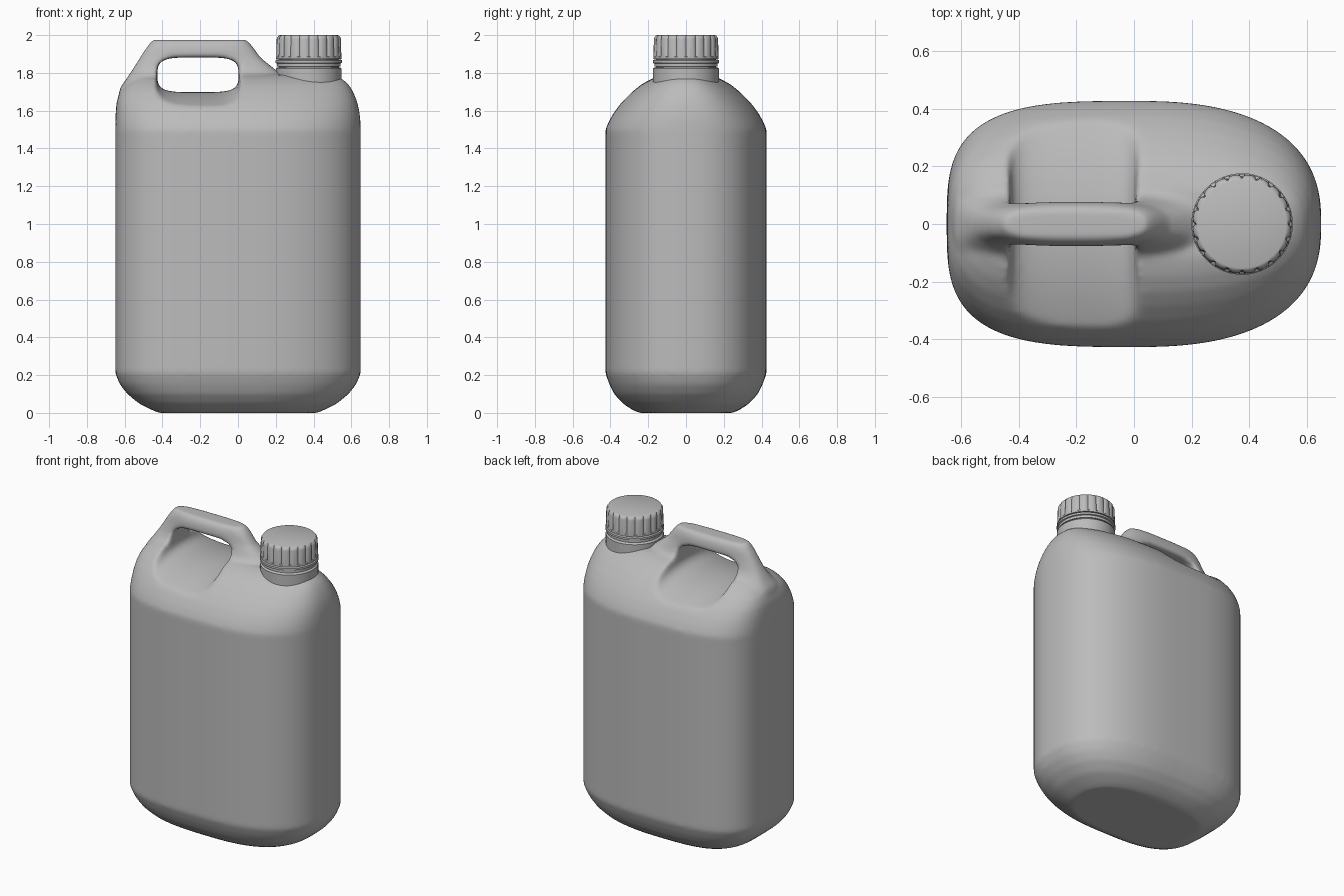
import bpy, bmesh, math

if "Cube" in bpy.data.objects:
    bpy.data.objects.remove(bpy.data.objects["Cube"])

plastic = bpy.data.materials.new("grey plastic")
plastic.diffuse_color = (0.5, 0.5, 0.5, 1)
plastic.use_nodes = True
plastic.node_tree.nodes["Principled BSDF"].inputs["Base Color"].default_value = plastic.diffuse_color


def loft(name, rings):
    """Closed skin through rings of equal point count."""
    bm = bmesh.new()
    loops = [[bm.verts.new(p) for p in r] for r in rings]
    n = len(loops[0])
    for a, b in zip(loops, loops[1:]):
        for i in range(n):
            j = (i + 1) % n
            bm.faces.new((a[i], a[j], b[j], b[i]))
    bm.faces.new(loops[0][::-1])
    bm.faces.new(loops[-1])
    bmesh.ops.recalc_face_normals(bm, faces=bm.faces)
    me = bpy.data.meshes.new(name)
    bm.to_mesh(me)
    bm.free()
    ob = bpy.data.objects.new(name, me)
    bpy.context.collection.objects.link(ob)
    me.materials.append(plastic)
    return ob


def section(z, xl, xr, hy, nl=3.3, nr=2.5, count=96):
    """Superellipse outline, squarer on the left than on the right."""
    pts = []
    for i in range(count):
        t = 2 * math.pi * (i + 0.5) / count
        c, s = math.cos(t), math.sin(t)
        n = nr if c > 0 else nl
        x = math.copysign(abs(c) ** (2 / n), c)
        y = math.copysign(abs(s) ** (2 / n), s)
        # centre of the outline sits midway between both ends
        pts.append(((xl + xr) / 2 + x * (xr - xl) / 2, y * hy, z))
    return pts


def select(ob):
    bpy.ops.object.select_all(action='DESELECT')
    ob.select_set(True)
    bpy.context.view_layer.objects.active = ob


def apply(ob, kind, **settings):
    select(ob)
    m = ob.modifiers.new(kind.lower(), kind)
    for k, v in settings.items():
        setattr(m, k, v)
    bpy.ops.object.modifier_apply(modifier=m.name)


# Bottle body: z, left x, right x, half depth
body = loft("bottle_body", [section(*r) for r in (
    (0.0, -.42, .42, .25), (.02, -.465, .465, .29), (.05, -.525, .525, .335),
    (.10, -.585, .585, .38), (.15, -.625, .625, .405), (.21, -.65, .65, .427),
    (1.50, -.65, .65, .427), (1.55, -.649, .648, .405), (1.60, -.647, .642, .375),
    (1.65, -.642, .63, .335), (1.70, -.625, .61, .285), (1.74, -.59, .585, .235),
    (1.77, -.55, .55, .18), (1.79, -.47, .50, .12))])

# Handle ridge that flares into the shoulder
handle = loft("handle_ridge", [section(*r, 3, 3) for r in (
    (1.50, -.60, .42, .30), (1.65, -.638, .36, .23), (1.72, -.625, .31, .18),
    (1.77, -.59, .26, .13), (1.82, -.557, .195, .095), (1.88, -.52, .12, .08),
    (1.93, -.488, .085, .075), (1.96, -.465, .06, .065), (1.975, -.455, .045, .05))])

# Grip hole cutter: rounded opening whose floor follows the shoulder
cut_rings = []
for k in range(-12, 13):
    y = k * 0.05
    ring = []
    for i in range(48):
        t = 2 * math.pi * (i + 0.5) / 48
        c, s = math.cos(t), math.sin(t)
        x = -.212 + (.215 + .25 * y * y) * math.copysign(abs(c) ** .5, c)
        z = math.copysign(abs(s) ** .5, s)
        z = 1.79 + z * .092 if z > 0 else 1.79 + z * (.092 + .6 * y * y)
        ring.append((x, y, z))
    cut_rings.append(ring)
cutter = loft("grip_cutter", cut_rings)

apply(body, 'BOOLEAN', operation='UNION', object=handle, solver='EXACT')
apply(body, 'BOOLEAN', operation='DIFFERENCE', object=cutter, solver='EXACT')
for helper in (handle, cutter):
    bpy.data.objects.remove(helper)

# Blend everything into one moulded skin
apply(body, 'REMESH', mode='VOXEL', voxel_size=0.014)
apply(body, 'SMOOTH', factor=0.5, iterations=8)
base = min(v.co.z for v in body.data.vertices)
for v in body.data.vertices:
    v.co.z = max(0, v.co.z - base) if v.co.z < 0.02 else v.co.z
select(body)
bpy.ops.object.shade_smooth()


def lathe(name, profile, flutes=0, depth=0, count=120):
    """Turned part on the spout axis; profile rows are radius, z, fluted."""
    rings = []
    for r, z, fluted in profile:
        ring = []
        for i in range(count):
            t = 2 * math.pi * i / count
            rr = r
            if fluted:
                rr -= depth * max(0, math.cos(t * flutes)) ** 2
            ring.append((.375 + rr * math.cos(t), rr * math.sin(t), z))
        rings.append(ring)
    ob = loft(name, rings)
    select(ob)
    bpy.ops.object.shade_smooth_by_angle(angle=math.radians(30))
    return ob


# Spout neck with its collar
lathe("spout_neck", [(.174, 1.68, 0), (.174, 1.822, 0), (.168, 1.828, 0),
                     (.160, 1.83, 0), (.160, 1.88, 0)])

# Tamper ring under the cap
lathe("tamper_ring", [(.155, 1.834, 0), (.168, 1.834, 0), (.168, 1.850, 0),
                      (.176, 1.853, 0), (.176, 1.866, 0), (.170, 1.870, 0),
                      (.155, 1.870, 0)])

# Fluted screw cap
lathe("screw_cap", [(.155, 1.874, 0), (.173, 1.874, 0), (.173, 1.884, 0),
                    (.173, 1.888, 1), (.171, 1.978, 1), (.168, 1.988, 1),
                    (.160, 1.997, 0), (.153, 2.0, 0)], flutes=20, depth=.009)
